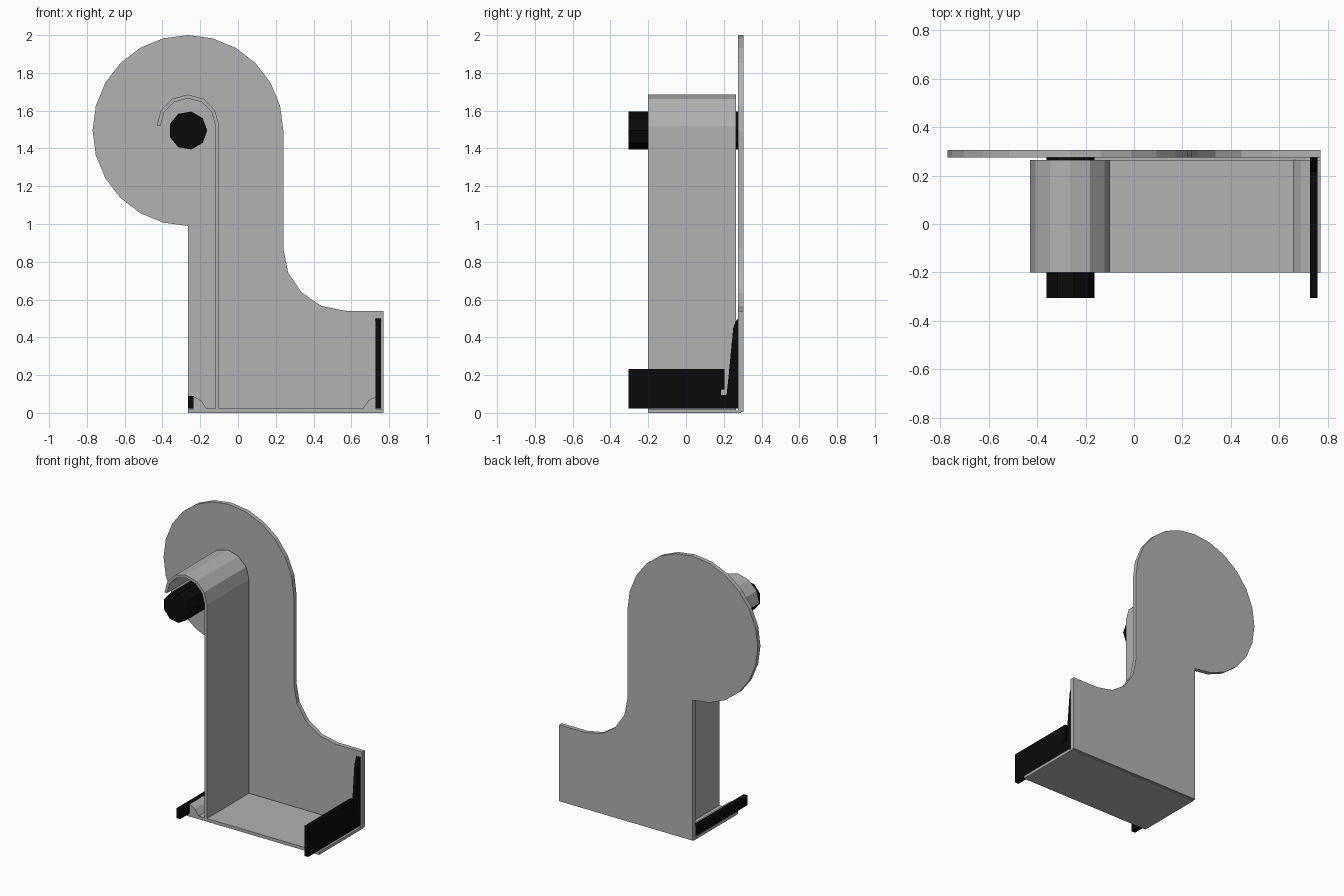
import bpy, bmesh
from math import sin, cos, radians

if "Cube" in bpy.data.objects:
    bpy.data.objects.remove(bpy.data.objects["Cube"])


def material(name, value):
    m = bpy.data.materials.new(name)
    m.diffuse_color = (value, value, value, 1)
    m.use_nodes = True
    m.node_tree.nodes["Principled BSDF"].inputs["Base Color"].default_value = m.diffuse_color
    return m


grey = material("light grey", 0.445)
black = material("black", 0.003)


def arc(cx, cz, r, start, end, steps):
    angles = [radians(start + (end - start) * i / steps) for i in range(steps + 1)]
    return [(cx + r * cos(a), cz + r * sin(a)) for a in angles]


def prism(name, pts, lo, hi, mat, axis="y"):
    """Extrude a closed outline along y (x,z points) or x (y,z points)."""
    bm = bmesh.new()
    place = (lambda p, d: (p[0], d, p[1])) if axis == "y" else (lambda p, d: (d, p[0], p[1]))
    near = [bm.verts.new(place(p, lo)) for p in pts]
    far = [bm.verts.new(place(p, hi)) for p in pts]
    bm.faces.new(near)
    bm.faces.new(far[::-1])
    n = len(pts)
    for i in range(n):
        j = (i + 1) % n
        bm.faces.new((near[j], near[i], far[i], far[j]))
    bmesh.ops.recalc_face_normals(bm, faces=bm.faces)
    me = bpy.data.meshes.new(name)
    bm.to_mesh(me)
    bm.free()
    me.materials.append(mat)
    ob = bpy.data.objects.new(name, me)
    bpy.context.collection.objects.link(ob)
    return ob


# Back panel: disc on a neck that flares into a foot
panel = arc(-0.265, 1.495, 0.505, 0, 270, 18)
panel += [(-0.265, 0.005), (0.77, 0.005), (0.77, 0.54)]
panel += arc(0.57, 0.87, 0.33, 270, 180, 4)
prism("back_panel", panel, 0.275, 0.305, grey)

# Floor, corner fillets, upright wall and hooked top as one profile
tray = [(-0.265, 0), (0.77, 0), (0.77, 0.02), (0.73, 0.02), (0.73, 0.087),
        (0.69, 0.065), (0.66, 0.022), (-0.1, 0.022)]
tray += arc(-0.265, 1.52, 0.165, 0, 180, 6)
tray += arc(-0.265, 1.52, 0.145, 180, 0, 6)
tray += [(-0.12, 0.022), (-0.165, 0.022), (-0.195, 0.065), (-0.235, 0.087),
         (-0.235, 0.02), (-0.265, 0.02)]
prism("floor_and_hooked_wall", tray, -0.2, 0.265, grey)

# Lip joining the floor to the panel
prism("floor_lip", [(-0.265, 0), (0.77, 0), (0.77, 0.012), (-0.265, 0.012)], 0.265, 0.29, grey)

# Roller under the hook
prism("roller", arc(-0.265, 1.495, 0.102, 0, 320, 8), -0.305, 0.278, black)

# Right side plate with a notch and a tall rear fin
plate = [(-0.305, 0.022), (0.275, 0.022), (0.275, 0.5), (0.263, 0.485), (0.25, 0.45),
         (0.225, 0.19), (0.215, 0.095), (0.185, 0.095), (0.185, 0.125),
         (0.205, 0.125), (0.205, 0.232), (-0.305, 0.232)]
prism("right_side_plate", plate, 0.728, 0.758, black, "x")

# Low left rail
rail = [(-0.305, 0.022), (0.275, 0.022), (0.275, 0.09), (-0.305, 0.09)]
prism("left_rail", rail, -0.265, -0.235, black, "x")
